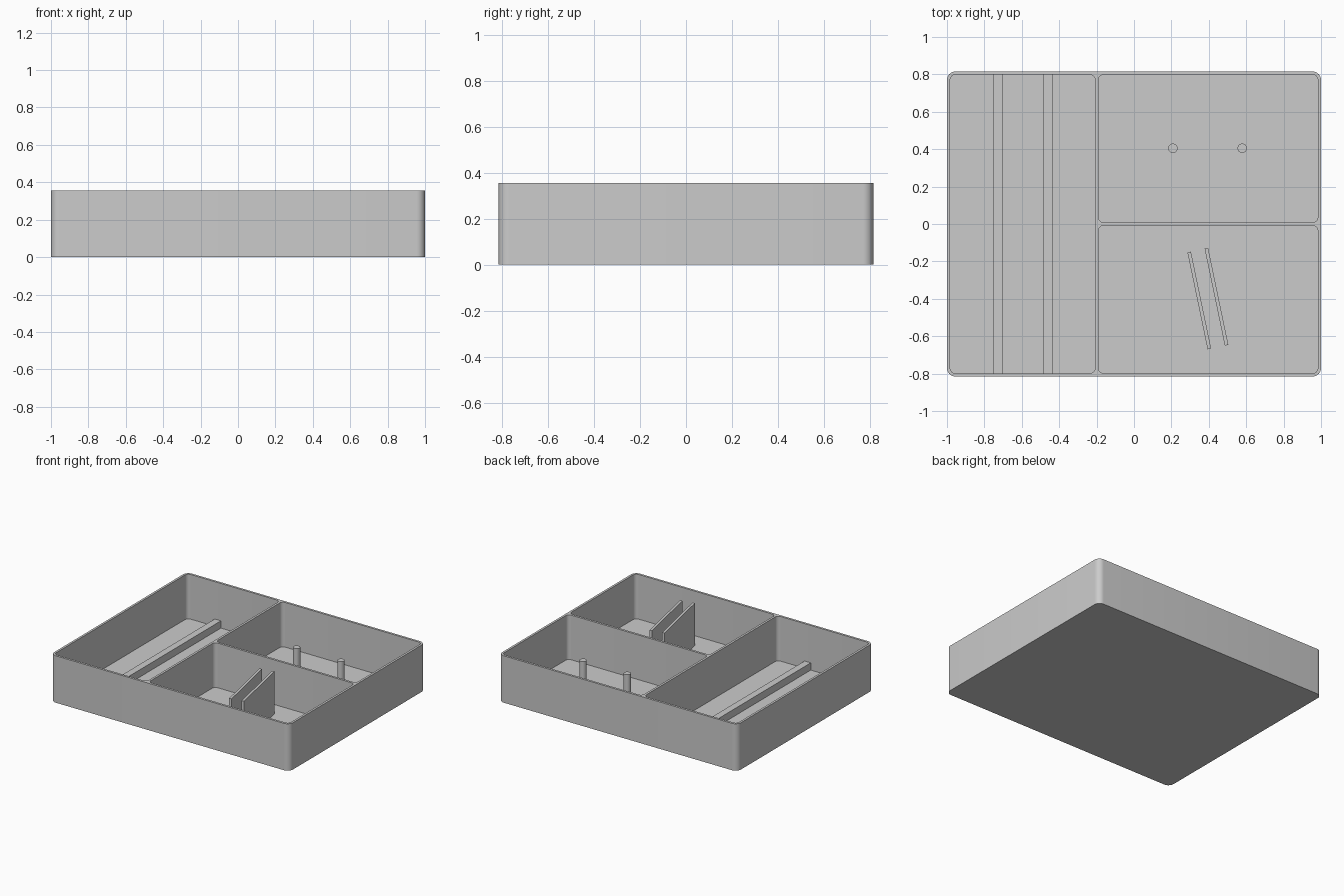
import bpy, bmesh, math
from mathutils import Vector

cube = bpy.data.objects.get("Cube")
if cube:
    bpy.data.objects.remove(cube, do_unlink=True)

HEIGHT, FLOOR, WALL = 0.355, 0.017, 0.017
HALF_X, HALF_Y = 1.0, 0.815

grey = bpy.data.materials.new("light grey")
grey.use_nodes = True
grey.diffuse_color = (0.6, 0.6, 0.6, 1)
grey.node_tree.nodes["Principled BSDF"].inputs["Base Color"].default_value = (0.6, 0.6, 0.6, 1)


def prism(name, points, z0, z1):
    """Extrude a counter-clockwise outline from z0 to z1."""
    bm = bmesh.new()
    base = bm.faces.new([bm.verts.new((x, y, z0)) for x, y in points])
    top = bmesh.ops.extrude_face_region(bm, geom=[base], use_keep_orig=True)["geom"]
    for v in top:
        if isinstance(v, bmesh.types.BMVert):
            v.co.z = z1
    bmesh.ops.recalc_face_normals(bm, faces=bm.faces)
    mesh = bpy.data.meshes.new(name)
    bm.to_mesh(mesh)
    bm.free()
    mesh.materials.append(grey)
    obj = bpy.data.objects.new(name, mesh)
    bpy.context.collection.objects.link(obj)
    return obj


def rounded(x0, x1, y0, y1, r, steps=8):
    """Outline of a rectangle with rounded corners."""
    centres = [(x1 - r, y1 - r), (x0 + r, y1 - r), (x0 + r, y0 + r), (x1 - r, y0 + r)]
    return [(cx + r * math.cos(a), cy + r * math.sin(a))
            for q, (cx, cy) in enumerate(centres)
            for a in [math.pi / 2 * (q + i / steps) for i in range(steps + 1)]]


def plank(start, end, width):
    """Outline of a straight strip between two points."""
    a, b = Vector(start), Vector(end)
    side = (b - a).orthogonal().normalized() * width / 2
    return [a + side, a - side, b - side, b + side]


def smooth(obj):
    bpy.ops.object.select_all(action='DESELECT')
    obj.select_set(True)
    bpy.context.view_layer.objects.active = obj
    bpy.ops.object.shade_smooth_by_angle(angle=math.radians(35))


# Tray body with three rounded pockets cut out
tray = prism("tray", rounded(-HALF_X, HALF_X, -HALF_Y, HALF_Y, 0.045), 0, HEIGHT)
in_x, in_y, gap = HALF_X - WALL, HALF_Y - WALL, WALL / 2
divider_x = -0.199
pockets = [(-in_x, divider_x - gap, -in_y, in_y),
           (divider_x + gap, in_x, gap, in_y),
           (divider_x + gap, in_x, -in_y, -gap)]
for pocket in pockets:
    cutter = prism("pocket_cutter", rounded(*pocket, 0.028), FLOOR, HEIGHT + 0.1)
    cutter.hide_render = True
    cut = tray.modifiers.new("pocket", 'BOOLEAN')
    cut.operation, cut.solver, cut.object = 'DIFFERENCE', 'EXACT', cutter
    bpy.context.view_layer.objects.active = tray
    bpy.ops.object.modifier_apply(modifier=cut.name)
    bpy.data.objects.remove(cutter, do_unlink=True)
smooth(tray)

# Long rails on the floor of the large pocket
for name, x in (("outer_rail", -0.728), ("inner_rail", -0.461)):
    prism(name, plank((x, -in_y), (x, in_y), 0.052), FLOOR - 0.005, 0.072)

# Round posts in the back pocket
for name, x in (("right_post", 0.208), ("left_post", 0.579)):
    post = prism(name, rounded(x - 0.025, x + 0.025, 0.38, 0.43, 0.0249), FLOOR - 0.005, 0.267)
    smooth(post)

# Slanted upright plates in the front pocket
for name, x, y in (("right_plate", 0.295, -0.15), ("left_plate", 0.387, -0.13)):
    prism(name, plank((x, y), (x + 0.108, y - 0.518), 0.019), FLOOR - 0.005, 0.338)
